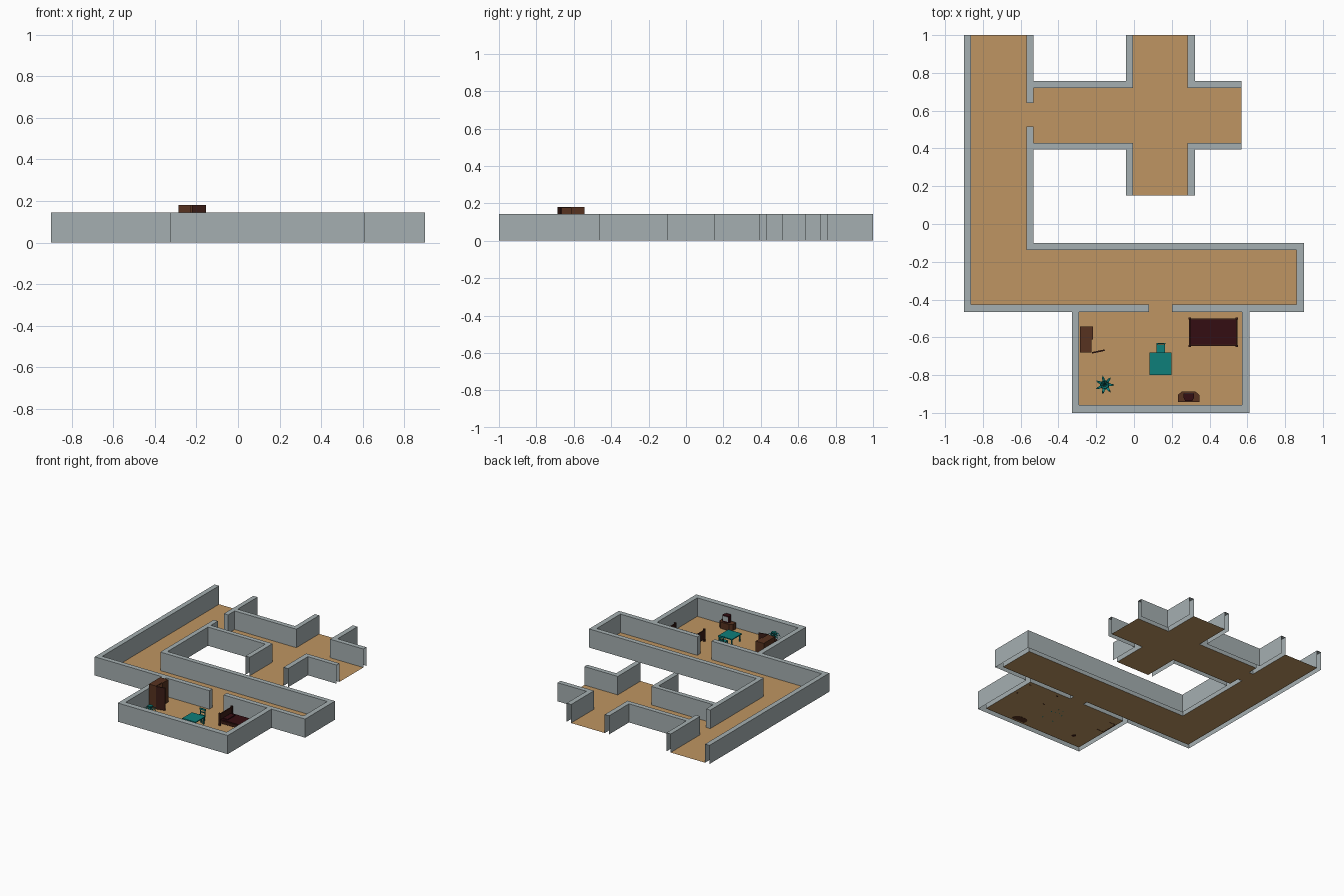
import bpy, bmesh, math
from mathutils import Matrix, Vector

if "Cube" in bpy.data.objects:
    bpy.data.objects.remove(bpy.data.objects["Cube"])


def material(name, rgb):
    m = bpy.data.materials.new(name)
    m.diffuse_color = (*rgb, 1)
    m.use_nodes = True
    m.node_tree.nodes["Principled BSDF"].inputs["Base Color"].default_value = m.diffuse_color
    return m


GREY = material("wall grey", (.376, .43, .44))
TAN = material("floor tan", (.52, .30, .122))
TEAL = material("teal", (.004, .21, .195))
BROWN = material("wood brown", (.095, .032, .014))
DARK = material("dark wood", (.045, .012, .008))
RED = material("dark red", (.034, .004, .006))


def finish(name, bm, mat):
    me = bpy.data.meshes.new(name)
    bm.to_mesh(me)
    bm.free()
    me.materials.append(mat)
    ob = bpy.data.objects.new(name, me)
    bpy.context.collection.objects.link(ob)
    return ob


def boxes(name, mat, *spans, pivot=None, angle=0):
    """One object from boxes given as (x0, x1, y0, y1, z0, z1)."""
    bm = bmesh.new()
    for x0, x1, y0, y1, z0, z1 in spans:
        m = Matrix.Translation(((x0 + x1) / 2, (y0 + y1) / 2, (z0 + z1) / 2))
        bmesh.ops.create_cube(bm, size=1, matrix=m @ Matrix.Diagonal((x1 - x0, y1 - y0, z1 - z0, 1)))
    if pivot:
        bmesh.ops.rotate(bm, verts=bm.verts, cent=pivot, matrix=Matrix.Rotation(angle, 3, 'Z'))
    return finish(name, bm, mat)


def legs(x0, x1, y0, y1, z, t):
    return [(x, x + t, y, y + t, 0, z) for x in (x0, x1 - t) for y in (y0, y1 - t)]


def prism(name, mat, pts, z0, z1):
    bm = bmesh.new()
    f = bm.faces.new([bm.verts.new((x, y, z0)) for x, y in pts])
    r = bmesh.ops.extrude_face_region(bm, geom=[f])
    bmesh.ops.translate(bm, vec=(0, 0, z1 - z0), verts=[v for v in r["geom"] if isinstance(v, bmesh.types.BMVert)])
    bmesh.ops.recalc_face_normals(bm, faces=bm.faces)
    return finish(name, bm, mat)


# Floor plan: inner rooms and doorways, then the outlines that include the walls
rooms = [(-.862, -.569, -.427, 1), (-.862, .86, -.427, -.137), (-.29, .573, -.957, -.465),
         (-.533, .568, .43, .72), (-.005, .283, .15, 1),
         (-.569, -.533, .516, .64), (.08, .202, -.465, -.427)]
outers = [(-.9, -.533, -.465, 1), (-.9, .9, -.465, -.1), (-.328, .612, -1, -.427),
          (-.569, .568, .394, .757), (-.042, .322, .15, 1)]
H = .144
xs = sorted({v for r in rooms + outers for v in r[:2]})
ys = sorted({v for r in rooms + outers for v in r[2:]})


def kind(i, j):
    if not (0 <= i < len(xs) - 1 and 0 <= j < len(ys) - 1):
        return None
    x, y = (xs[i] + xs[i + 1]) / 2, (ys[j] + ys[j + 1]) / 2
    inside = lambda rs: any(a < x < b and c < y < d for a, b, c, d in rs)
    return "floor" if inside(rooms) else "wall" if inside(outers) else None


# Floor and hollow walls, left open underneath and at the corridor ends
fl, wa = bmesh.new(), bmesh.new()
for i in range(len(xs) - 1):
    for j in range(len(ys) - 1):
        k = kind(i, j)
        if not k:
            continue
        x0, x1, y0, y1 = xs[i], xs[i + 1], ys[j], ys[j + 1]
        quad = [(x0, y0), (x1, y0), (x1, y1), (x0, y1)]
        if k == "floor":
            fl.faces.new([fl.verts.new((x, y, .001)) for x, y in quad])
            continue
        wa.faces.new([wa.verts.new((x, y, H)) for x, y in quad])
        for s, (di, dj) in enumerate([(0, -1), (1, 0), (0, 1), (-1, 0)]):
            a, b = quad[s], quad[(s + 1) % 4]
            is_open = ((di == 1 and x1 == .568) or (dj == 1 and y1 == 1) or (dj == -1 and y0 == .15))
            if kind(i + di, j + dj) != "wall" and not is_open:
                wa.faces.new([wa.verts.new(p) for p in ((*a, 0), (*b, 0), (*b, H), (*a, H))])
for bm, name, mat in ((fl, "floor", TAN), (wa, "walls", GREY)):
    bmesh.ops.remove_doubles(bm, verts=bm.verts, dist=1e-4)
    bmesh.ops.dissolve_limit(bm, angle_limit=.01, verts=bm.verts, edges=bm.edges)
    finish(name, bm, mat)

# Wardrobe with one door closed and one swung open
boxes("wardrobe_case", BROWN,
      (-.286, -.28, -.68, -.542, 0, .18), (-.28, -.225, -.68, -.674, 0, .18),
      (-.28, -.225, -.548, -.542, 0, .18), (-.28, -.225, -.614, -.608, .01, .175),
      (-.28, -.225, -.674, -.548, .174, .18), (-.28, -.225, -.674, -.548, .004, .012),
      (-.28, -.225, -.674, -.614, .13, .136))
boxes("wardrobe_closed_door", BROWN, (-.225, -.217, -.611, -.542, .006, .18))
boxes("wardrobe_open_door", DARK, (-.222, -.154, -.686, -.678, .006, .18),
      pivot=(-.222, -.68, 0), angle=math.radians(12))

# Bed
boxes("bed_frame", DARK, (.3, .54, -.645, -.637, .02, .042), (.3, .54, -.508, -.5, .02, .042),
      (.291, .299, -.645, -.5, .02, .09), (.541, .549, -.645, -.5, .02, .072))
boxes("bed_posts", DARK, *legs(.289, .303, -.65, -.495, .098, .01),
      *legs(.538, .551, -.65, -.495, .08, .01))
boxes("mattress", RED, (.299, .541, -.637, -.508, .022, .046))
boxes("pillow", RED, (.305, .345, -.62, -.525, .046, .052))

# Table
boxes("table", TEAL, (.082, .198, -.8, -.68, .053, .06), *legs(.088, .192, -.794, -.686, .054, .009))

# Chair, facing the table
boxes("chair", TEAL, (.12, .164, -.682, -.637, .036, .042), *legs(.12, .164, -.682, -.637, .037, .006),
      (.12, .126, -.637, -.63, .036, .086), (.158, .164, -.637, -.63, .036, .086),
      (.118, .166, -.636, -.631, .074, .088), (.126, .158, -.636, -.631, .055, .062))

# Potted plant: tapered pot and arching leaves
px, py = -.155, -.852
bm = bmesh.new()
bmesh.ops.create_cone(bm, cap_ends=True, segments=10, radius1=.016, radius2=.024, depth=.055,
                      matrix=Matrix.Translation((px, py, .0275)))
finish("plant_pot", bm, DARK)
bm = bmesh.new()
for n in range(14):
    a = n * math.tau / 7 + (.4 if n > 6 else 0)
    reach, lift = (.05, 0) if n < 7 else (.026, .018)
    d, s = Vector((math.cos(a), math.sin(a), 0)), Vector((-math.sin(a), math.cos(a), 0))
    rows = []
    for t, w, z in ((.05, .003, .052), (.4, .007, .088 + lift), (.75, .006, .096 + lift), (1, .001, .082 + lift)):
        c = Vector((px, py, z)) + d * reach * t
        rows.append((bm.verts.new(c - s * w), bm.verts.new(c + s * w)))
    for p, q in zip(rows, rows[1:]):
        bm.faces.new((p[0], q[0], q[1], p[1]))
finish("plant_leaves", bm, TEAL)

# Low cabinet with cut front corners and a small television on it
prism("cabinet", BROWN, [(.232, -.943), (.346, -.943), (.346, -.905), (.325, -.887), (.253, -.887), (.232, -.905)], 0, .05)
prism("television", RED, [(.272, -.937), (.308, -.937), (.318, -.92), (.318, -.898), (.262, -.898), (.262, -.92)], .054, .104)
boxes("television_foot", DARK, (.27, .31, -.93, -.9, .049, .055))
boxes("television_screen", GREY, (.268, .312, -.899, -.896, .062, .098))
